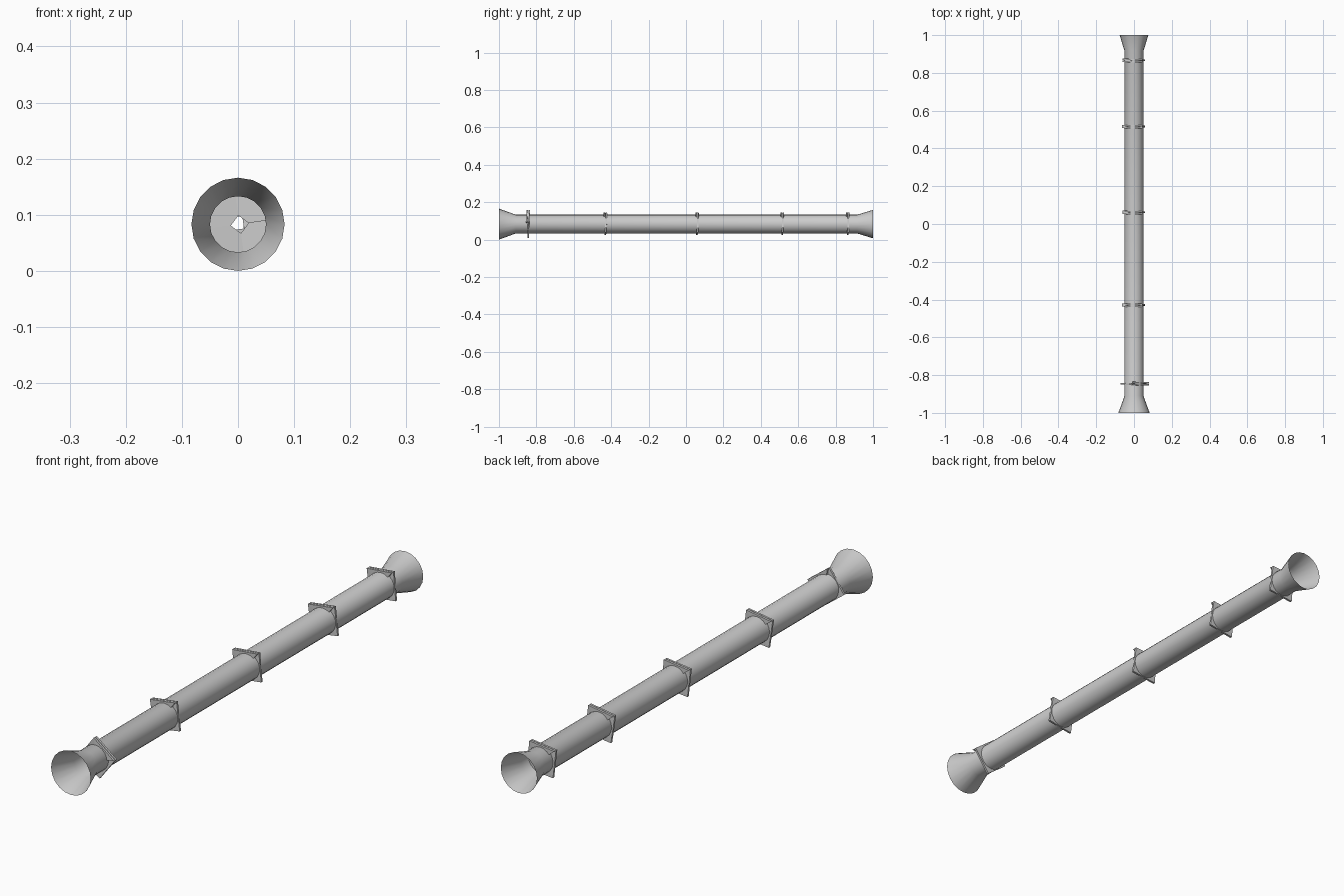
import bpy, bmesh, math

if "Cube" in bpy.data.objects:
    bpy.data.objects.remove(bpy.data.objects["Cube"])

AXIS_Z = 0.083
SIDES = 20


def new_object(name, bm):
    bmesh.ops.remove_doubles(bm, verts=bm.verts, dist=1e-6)
    mesh = bpy.data.meshes.new(name)
    bm.to_mesh(mesh)
    bm.free()
    ob = bpy.data.objects.new(name, mesh)
    bpy.context.collection.objects.link(ob)
    return ob


def loft(bm, rings, closed):
    """Skin a list of point rings with quads."""
    rows = [[bm.verts.new(p) for p in ring] for ring in rings]
    n = len(rows[0])
    for a, b in zip(rows, rows[1:]):
        for i in range(n):
            j = (i + 1) % n
            bm.faces.new((a[i], a[j], b[j], b[i]))
    if closed:
        bm.faces.new(rows[0][::-1])
        bm.faces.new(rows[-1])
    bmesh.ops.recalc_face_normals(bm, faces=bm.faces)


# Open tube with a flared mouth at each end
profile = [(-1.0, 0.083), (-0.91, 0.05), (0.915, 0.05), (1.0, 0.076)]
bm = bmesh.new()
loft(bm, [[(r * math.cos(2 * math.pi * i / SIDES), y,
            AXIS_Z + r * math.sin(2 * math.pi * i / SIDES))
           for i in range(SIDES)] for y, r in profile], False)
tube = new_object("flared_tube", bm)
bpy.context.view_layer.objects.active = tube
tube.select_set(True)
bpy.ops.object.shade_smooth_by_angle(angle=math.radians(40))


def square_coil(name, y, turn, cx, cz, outer=0.076, inner=0.016):
    """Flat four-sided spiral washer, overlapping itself on one edge."""
    thick, pitch, steps = 0.008, 0.010, 5
    rings = []
    for k in range(steps + 1):
        a = math.radians(turn) + k * math.pi / 2
        mid = y + pitch * (k - steps / 2) / 4
        rings.append([(cx + r * math.cos(a), mid + d, cz + r * math.sin(a))
                      for r, d in ((inner, -thick / 2), (outer, -thick / 2),
                                   (outer, thick / 2), (inner, thick / 2))])
    bm = bmesh.new()
    loft(bm, rings, True)
    new_object(name, bm)


# Coils passing through the tube, corners showing outside
square_coil("coil_front", -0.845, 8, 0.003, 0.083)
for i, y in enumerate((-0.43, 0.06, 0.515, 0.865)):
    square_coil(f"coil_{i + 1}", y, 53 - 2 * (i % 2), -0.002, 0.085)
